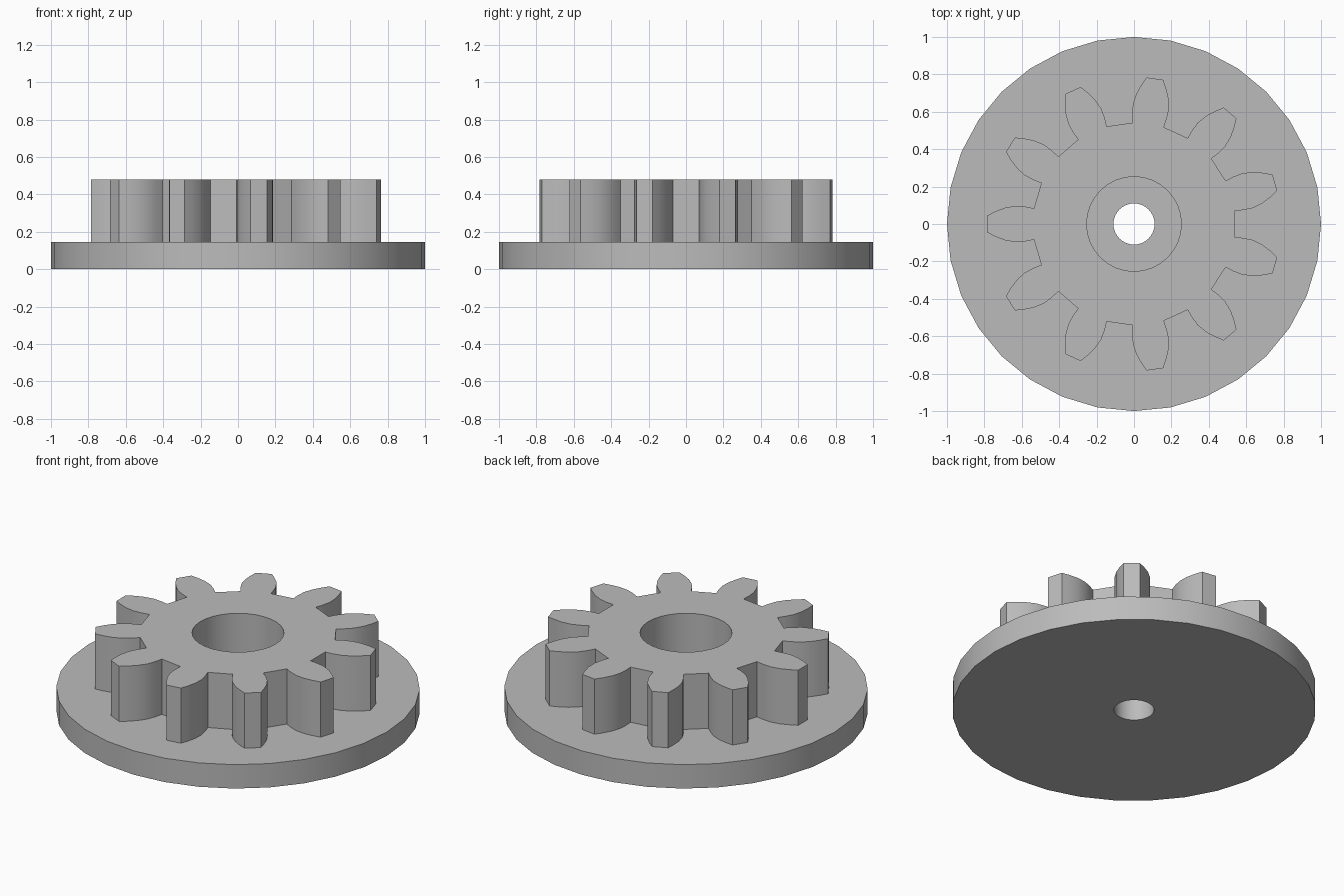
import bpy, bmesh, math
from mathutils import Matrix, Vector

cube = bpy.data.objects.get("Cube")
if cube:
    bpy.data.objects.remove(cube, do_unlink=True)

# Single grey material
grey = bpy.data.materials.new("plain_grey")
grey.use_nodes = True
colour = (0.5, 0.5, 0.5, 1)
grey.diffuse_color = colour
grey.node_tree.nodes["Principled BSDF"].inputs["Base Color"].default_value = colour


def circle(radius, sides):
    return [Vector((radius * math.cos(math.tau * i / sides),
                    radius * math.sin(math.tau * i / sides), 0)) for i in range(sides)]


def gear_outline(teeth):
    # Half of one tooth: distance from centre, half width
    half = [(0.535, 0.084), (0.58, 0.093), (0.633, 0.097), (0.69, 0.087),
            (0.742, 0.067), (0.785, 0.045)]
    tooth = [Vector((r, -w, 0)) for r, w in half]
    tooth += [Vector((r, w, 0)) for r, w in reversed(half)]
    points = []
    for i in range(teeth):
        turn = Matrix.Rotation(math.pi + math.tau * i / teeth, 3, 'Z')
        points += [turn @ p for p in tooth]
    return points


def holed_plate(name, outer, inner, bottom, top):
    bm = bmesh.new()
    edges = []
    for loop in (outer, inner):
        verts = [bm.verts.new((p.x, p.y, bottom)) for p in loop]
        edges += [bm.edges.new((a, b)) for a, b in zip(verts, verts[1:] + verts[:1])]
    bmesh.ops.triangle_fill(bm, edges=edges, use_beauty=True, normal=(0, 0, -1))
    result = bmesh.ops.extrude_face_region(bm, geom=bm.faces[:], use_keep_orig=True)
    moved = [g for g in result["geom"] if isinstance(g, bmesh.types.BMVert)]
    bmesh.ops.translate(bm, verts=moved, vec=(0, 0, top - bottom))
    bmesh.ops.recalc_face_normals(bm, faces=bm.faces[:])
    mesh = bpy.data.meshes.new(name)
    bm.to_mesh(mesh)
    bm.free()
    mesh.materials.append(grey)
    obj = bpy.data.objects.new(name, mesh)
    bpy.context.collection.objects.link(obj)
    bpy.ops.object.select_all(action='DESELECT')
    obj.select_set(True)
    bpy.context.view_layer.objects.active = obj
    bpy.ops.object.shade_smooth_by_angle(angle=math.radians(30))
    return obj


# Base disc with a narrow shaft hole, and the toothed wheel with a wide bore
holed_plate("base_disc", circle(1, 32), circle(0.11, 32), 0, 0.145)
holed_plate("toothed_wheel", gear_outline(11), circle(0.253, 32), 0.145, 0.48)
